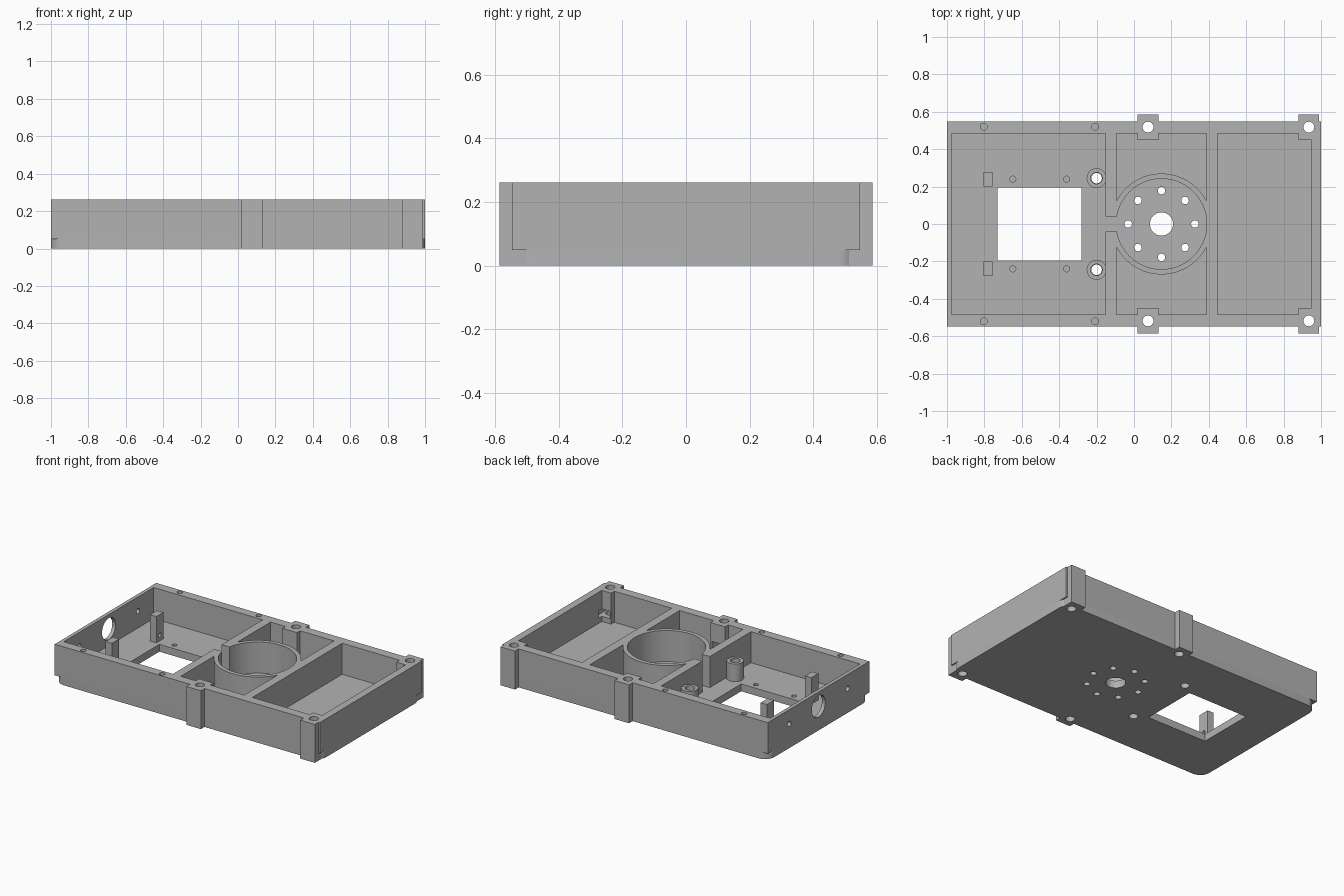
import bpy
import bmesh
from math import cos, sin, pi
from mathutils import Matrix, Vector

cube = bpy.data.objects.get("Cube")
if cube:
    bpy.data.objects.remove(cube, do_unlink=True)

# One grey plastic for the whole enclosure
grey = bpy.data.materials.new("grey_plastic")
grey.use_nodes = True
grey.diffuse_color = (0.45, 0.45, 0.45, 1)
grey.node_tree.nodes["Principled BSDF"].inputs["Base Color"].default_value = grey.diffuse_color

FLOOR, TOP = 0.05, 0.262
HALF_W = 0.547
RING_X = 0.147
LUGS = [(x, s * 0.518) for x in (0.075, 0.935) for s in (-1, 1)]
STANDOFFS = [(-0.2, s * 0.245) for s in (-1, 1)]


def finish(bm, name):
    mesh = bpy.data.meshes.new(name)
    bmesh.ops.recalc_face_normals(bm, faces=bm.faces)
    bm.to_mesh(mesh)
    bm.free()
    mesh.materials.append(grey)
    obj = bpy.data.objects.new(name, mesh)
    bpy.context.collection.objects.link(obj)
    return obj


def box(name, x0, x1, y0, y1, z0, z1):
    bm = bmesh.new()
    size = Matrix.Diagonal((x1 - x0, y1 - y0, z1 - z0, 1))
    middle = Vector((x0 + x1, y0 + y1, z0 + z1)) / 2
    bmesh.ops.create_cube(bm, size=1, matrix=Matrix.Translation(middle) @ size)
    return finish(bm, name)


def cylinder(name, x, y, r, z0, z1, sides=32):
    bm = bmesh.new()
    bmesh.ops.create_cone(bm, cap_ends=True, segments=sides, radius1=r, radius2=r,
                          depth=z1 - z0, matrix=Matrix.Translation((x, y, (z0 + z1) / 2)))
    return finish(bm, name)


def cylinder_x(name, x0, x1, y, z, r):
    bm = bmesh.new()
    turn = Matrix.Translation(((x0 + x1) / 2, y, z)) @ Matrix.Rotation(pi / 2, 4, "Y")
    bmesh.ops.create_cone(bm, cap_ends=True, segments=32, radius1=r, radius2=r,
                          depth=x1 - x0, matrix=turn)
    return finish(bm, name)


def combine(obj, tool, operation="DIFFERENCE"):
    tool.hide_render = True
    mod = obj.modifiers.new("combine", "BOOLEAN")
    mod.operation = operation
    mod.solver = "EXACT"
    mod.object = tool
    bpy.context.view_layer.objects.active = obj
    bpy.ops.object.modifier_apply(modifier=mod.name)
    bpy.data.objects.remove(tool, do_unlink=True)


def drill(obj, x, y, r, z0=-0.1, z1=0.4, sides=32):
    combine(obj, cylinder("drill", x, y, r, z0, z1, sides))


# Base plate with rounded corners
base = box("base_plate", -1, 1, -HALF_W, HALF_W, 0, FLOOR)
bm = bmesh.new()
bm.from_mesh(base.data)
uprights = [e for e in bm.edges if abs(e.verts[0].co.z - e.verts[1].co.z) > 0.01]
bmesh.ops.bevel(bm, geom=uprights, offset=0.07, segments=8, profile=0.5, affect="EDGES")
bm.to_mesh(base.data)
bm.free()

# Window, bolt circle and screw holes in the base
combine(base, box("window_cutter", -0.73, -0.28, -0.195, 0.195, -0.1, 0.1))
drill(base, RING_X, 0, 0.062)
for i in range(8):
    drill(base, RING_X + 0.178 * cos(i * pi / 4), 0.178 * sin(i * pi / 4), 0.02)
for x, y in LUGS:
    drill(base, x, y, 0.029)
for x, y in STANDOFFS:
    drill(base, x, y, 0.028)
for s in (-1, 1):
    for x in (-0.648, -0.36):
        drill(base, x, s * 0.24, 0.016, 0.02)

# Wall frame with three open compartments
walls = box("wall_frame", -1, 1, -HALF_W, HALF_W, FLOOR, TOP)
for x0, x1 in ((-0.975, -0.152), (-0.093, 0.387), (0.447, 0.95)):
    combine(walls, box("pocket", x0, x1, -0.484, 0.484, -0.1, 0.4))

# Round chamber and screw lugs grow out of the walls
combine(walls, cylinder("ring", RING_X, 0, 0.27, FLOOR, TOP, 96), "UNION")
for x, y in LUGS:
    combine(walls, box("lug", x - 0.055, x + 0.055, y - 0.068, y + 0.068, 0, TOP), "UNION")
drill(walls, RING_X, 0, 0.242, sides=96)
combine(walls, box("cable_slot", -0.2, -0.06, -0.04, 0.04, -0.1, 0.4))

# Lug bores and the nut slots that open inward
for x, y in LUGS:
    drill(walls, x, y, 0.029)
    ys = sorted((y * 0.8, y * 1.08))
    combine(walls, box("nut_slot", x - 0.045, x + 0.045, *ys, 0.085, 0.135))

# Blind screw holes in the rim, then end wall openings
for s in (-1, 1):
    for x in (-0.803, -0.208):
        drill(walls, x, s * 0.52, 0.018, 0.12)
    combine(walls, cylinder_x("side_hole", -1.1, -0.9, s * 0.315, 0.165, 0.018))
combine(walls, cylinder_x("port_hole", -1.1, -0.9, 0, 0.165, 0.073))

parts = [base, walls]

# Hollow standoffs
for (x, y), side in zip(STANDOFFS, ("front", "back")):
    tube = cylinder(side + "_standoff", x, y, 0.053, FLOOR, 0.17)
    drill(tube, x, y, 0.031)
    parts.append(tube)

# Upright mounting posts with a cross hole
for s, side in ((-1, "front"), (1, "back")):
    y = s * 0.239
    post = box(side + "_post", -0.805, -0.757, y - 0.038, y + 0.038, FLOOR, 0.23)
    combine(post, cylinder_x("post_hole", -0.9, -0.7, y, 0.09, 0.013))
    parts.append(post)

# Smooth round surfaces, crisp edges
bpy.ops.object.select_all(action="DESELECT")
for part in parts:
    part.select_set(True)
bpy.context.view_layer.objects.active = walls
bpy.ops.object.shade_smooth_by_angle(angle=pi / 6)
